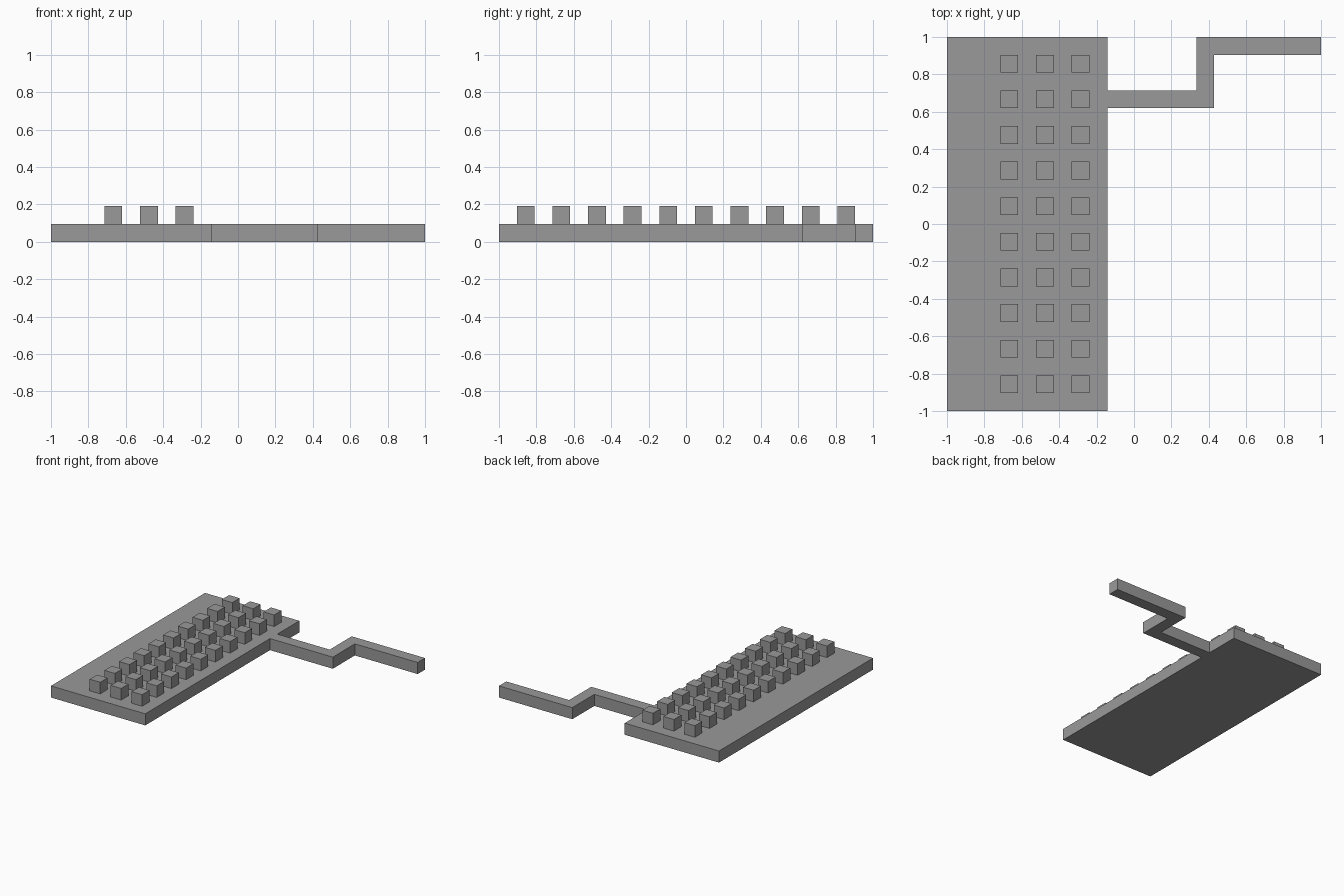
import bpy, bmesh

if "Cube" in bpy.data.objects:
    bpy.data.objects.remove(bpy.data.objects["Cube"])

U = 2 / 21  # one block unit of the model

grey = bpy.data.materials.new("grey")
grey.diffuse_color = (0.32, 0.32, 0.32, 1)
grey.use_nodes = True
grey.node_tree.nodes["Principled BSDF"].inputs["Base Color"].default_value = grey.diffuse_color


def prism(name, outline, z0, z1):
    """Extrude an outline given in block units from the left front corner."""
    bm = bmesh.new()
    face = bm.faces.new([bm.verts.new((x * U - 1, y * U - 1, z0 * U)) for x, y in outline])
    ext = bmesh.ops.extrude_face_region(bm, geom=[face])
    top = [g for g in ext["geom"] if isinstance(g, bmesh.types.BMVert)]
    bmesh.ops.translate(bm, verts=top, vec=(0, 0, (z1 - z0) * U))
    bmesh.ops.recalc_face_normals(bm, faces=bm.faces[:])
    mesh = bpy.data.meshes.new(name)
    bm.to_mesh(mesh)
    bm.free()
    mesh.materials.append(grey)
    obj = bpy.data.objects.new(name, mesh)
    bpy.context.collection.objects.link(obj)
    return obj


# flat keyboard base
prism("keyboard_base", [(0, 0), (9, 0), (9, 21), (0, 21)], 0, 1)

# stepped cable leaving the right side
prism("cable", [(9, 17), (15, 17), (15, 20), (21, 20),
                (21, 21), (14, 21), (14, 18), (9, 18)], 0, 1)

# block of keys: three columns by ten rows
key = prism("keys", [(3, 1), (4, 1), (4, 2), (3, 2)], 1, 2)
for label, count, step in (("columns", 3, (2 * U, 0, 0)), ("rows", 10, (0, 2 * U, 0))):
    mod = key.modifiers.new(label, 'ARRAY')
    mod.count = count
    mod.use_relative_offset = False
    mod.use_constant_offset = True
    mod.constant_offset_displace = step
